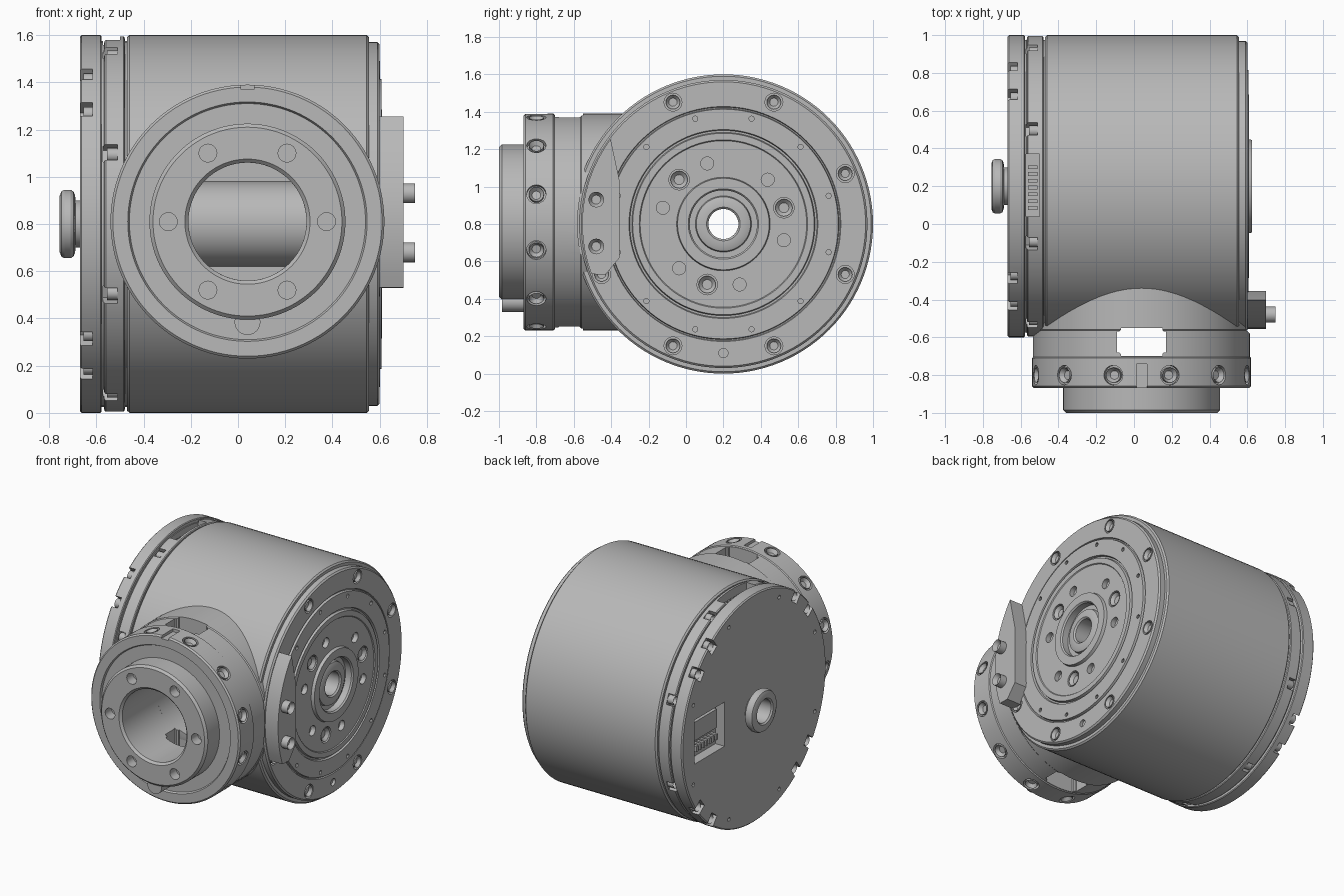
import bpy, bmesh
from math import radians, cos, sin, pi
from mathutils import Vector, Matrix

old = bpy.data.objects.get("Cube")
if old:
    bpy.data.objects.remove(old, do_unlink=True)

grey = bpy.data.materials.new("machined grey")
grey.use_nodes = True
grey.diffuse_color = (0.48, 0.48, 0.48, 1)
grey.node_tree.nodes["Principled BSDF"].inputs["Base Color"].default_value = (0.48, 0.48, 0.48, 1)

# Drum axis runs along x, neck axis runs along y
DRUM = Matrix.Translation((0, 0.2, 0.8)) @ Matrix.Rotation(pi / 2, 4, 'Y')
NECK = Matrix.Translation((0.04, 0, 0.81)) @ Matrix.Rotation(-pi / 2, 4, 'X')
X, Y, Z = Vector((1, 0, 0)), Vector((0, 1, 0)), Vector((0, 0, 1))


def drum_pt(x, r, deg):
    a = radians(deg)
    return Vector((x, 0.2 + r * cos(a), 0.8 + r * sin(a)))


def neck_dir(deg):
    return Vector((cos(radians(deg)), 0, sin(radians(deg))))


def neck_pt(y, r, deg):
    return Vector((0.04, y, 0.81)) + r * neck_dir(deg)


def finish(bm, name):
    bmesh.ops.recalc_face_normals(bm, faces=bm.faces)
    me = bpy.data.meshes.new(name)
    bm.to_mesh(me)
    bm.free()
    me.materials.append(grey)
    ob = bpy.data.objects.new(name, me)
    bpy.context.collection.objects.link(ob)
    return ob


def lathe(name, profile, frame, n=112):
    """Ring solid from a closed (radius, position along axis) profile."""
    bm = bmesh.new()
    rings = []
    for i in range(n):
        a = 2 * pi * i / n
        rings.append([bm.verts.new(frame @ Vector((r * cos(a), r * sin(a), t))) for r, t in profile])
    m = len(profile)
    for i in range(n):
        p, q = rings[i], rings[(i + 1) % n]
        for j in range(m):
            k = (j + 1) % m
            bm.faces.new((p[j], p[k], q[k], q[j]))
    return finish(bm, name)


def rod(bm, start, end, r, n=16):
    d = end - start
    mat = Matrix.Translation((start + end) / 2) @ d.to_track_quat('Z', 'Y').to_matrix().to_4x4()
    return bmesh.ops.create_cone(bm, cap_ends=True, segments=n, radius1=r, radius2=r,
                                 depth=d.length, matrix=mat)["verts"]


def bolt(bm, base, direction, r, h, n=16):
    """Cap screw with a sunk socket on its outer face."""
    verts = rod(bm, base, base + direction * h, r, n)
    bm.normal_update()
    faces = {f for v in verts for f in v.link_faces}
    top = max(faces, key=lambda f: f.calc_center_median().dot(direction) + f.normal.dot(direction))
    bmesh.ops.inset_individual(bm, faces=[top], thickness=r * 0.42, depth=0)
    bmesh.ops.translate(bm, verts=top.verts[:], vec=direction * -h * 0.5)


def box(bm, lo, hi, turn=None):
    lo, hi = Vector(lo), Vector(hi)
    mat = Matrix.Translation((lo + hi) / 2) @ Matrix.Diagonal((*(hi - lo), 1))
    bmesh.ops.create_cube(bm, size=1, matrix=(turn @ mat) if turn else mat)


def cut(ob, *cutters):
    """Apply each cutter mesh as a boolean difference."""
    for bm in cutters:
        tool = finish(bm, "cutter")
        mod = ob.modifiers.new("cut", 'BOOLEAN')
        mod.operation, mod.solver, mod.object = 'DIFFERENCE', 'EXACT', tool
        bpy.context.view_layer.objects.active = ob
        bpy.ops.object.modifier_apply(modifier=mod.name)
        bpy.data.objects.remove(tool, do_unlink=True)


def slot_cutter():
    bm = bmesh.new()
    box(bm, (-0.09, -0.70, -0.2), (0.17, -0.55, 1.8))
    bmesh.ops.bevel(bm, geom=[e for e in bm.edges if abs((e.verts[0].co - e.verts[1].co).z) > 1],
                    offset=0.02, segments=3, affect='EDGES')
    return bm


def rim_notches(x0, x1, angles):
    bm = bmesh.new()
    for a in angles:
        turn = Matrix.Translation((0, 0.2, 0.8)) @ Matrix.Rotation(radians(a), 4, 'X')
        box(bm, (x0, 0.725, -0.036), (x1, 0.9, 0.036), turn)
    return bm


eighths = [22.5 + 45 * k for k in range(8)]
twelfths = [15 + 30 * k for k in range(12)]
cap_angles = [90 * k + s for k in range(4) for s in (37.5, 52.5)]

# Main drum, opened by the front bore
drum = lathe("main_drum", [(0.12, -0.47), (0.79, -0.47), (0.8, -0.46), (0.8, 0.545),
                           (0.79, 0.555), (0.12, 0.555)], DRUM)
bore = bmesh.new()
rod(bore, Vector((0.04, -1.1, 0.81)), Vector((0.04, 0.2, 0.81)), 0.25, 64)
cut(drum, bore, slot_cutter())
lathe("shaft_tube", [(0.08, -0.62), (0.18, -0.62), (0.18, 0.56), (0.08, 0.56)], DRUM, 64)

# Spacer ring between drum and end cover
ring = lathe("spacer_ring", [(0.1, -0.585), (0.775, -0.585), (0.775, -0.568), (0.79, -0.566),
                             (0.795, -0.56), (0.795, -0.485), (0.79, -0.48), (0.775, -0.479),
                             (0.775, -0.46), (0.1, -0.46)], DRUM)
window = bmesh.new()
box(window, (-0.572, 0.04, 1.5), (-0.5, 0.37, 1.7))
cut(ring, rim_notches(-0.572, -0.51, eighths), window)

# End cover
cover = lathe("end_cover", [(0.08, -0.67), (0.792, -0.67), (0.8, -0.662), (0.8, -0.583),
                            (0.795, -0.578), (0.08, -0.578)], DRUM)
port = bmesh.new()
box(port, (-0.8, 0.53, 0.66), (-0.6, 0.86, 0.97))
pin_holes = bmesh.new()
for a in eighths:
    rod(pin_holes, drum_pt(-0.7, 0.73, a), drum_pt(-0.65, 0.73, a), 0.014, 10)
cut(cover, rim_notches(-0.7, -0.617, cap_angles), port, pin_holes)

# Sockets seen in the two cover openings
bm = bmesh.new()
box(bm, (-0.64, 0.57, 0.80), (-0.59, 0.82, 0.93))
for k in range(7):
    box(bm, (-0.65, 0.575 + 0.036 * k, 0.72), (-0.59, 0.595 + 0.036 * k, 0.76))
    box(bm, (-0.56, 0.075 + 0.036 * k, 1.49), (-0.51, 0.095 + 0.036 * k, 1.54))
finish(bm, "port_sockets")

# Rim bolts
bm = bmesh.new()
for a in cap_angles:
    bolt(bm, drum_pt(-0.6, 0.763, a), -X, 0.032, 0.055)
for a in eighths:
    bolt(bm, drum_pt(-0.5, 0.763, a), -X, 0.03, 0.055)
finish(bm, "rim_bolts")

# Hollow shaft boss on the cover
lathe("shaft_boss", [(0.08, -0.745), (0.09, -0.755), (0.12, -0.755), (0.138, -0.748), (0.145, -0.735),
                     (0.145, -0.71), (0.138, -0.697), (0.122, -0.69), (0.1, -0.688), (0.1, -0.65),
                     (0.08, -0.65)], DRUM, 64)

# Output flange with stepped rings
flange = lathe("output_flange", [(0.08, 0.5), (0.77, 0.5), (0.77, 0.59), (0.76, 0.6), (0.628, 0.6),
                                 (0.624, 0.59), (0.618, 0.59), (0.614, 0.607), (0.505, 0.607),
                                 (0.5, 0.592), (0.49, 0.592), (0.485, 0.61), (0.45, 0.61),
                                 (0.445, 0.604), (0.25, 0.604), (0.245, 0.625), (0.188, 0.625),
                                 (0.18, 0.615), (0.18, 0.57), (0.15, 0.57), (0.145, 0.59),
                                 (0.12, 0.6), (0.09, 0.6), (0.08, 0.59)], DRUM)
holes = bmesh.new()
for a in eighths:
    rod(holes, drum_pt(0.57, 0.705, a), drum_pt(0.7, 0.705, a), 0.048)
for a in twelfths:
    rod(holes, drum_pt(0.58, 0.583, a), drum_pt(0.7, 0.583, a), 0.014, 10)
wide = (15, 135, 255)
for a in wide + (45, 105, 165, 225, 285, 345):
    rod(holes, drum_pt(0.57, 0.335, a), drum_pt(0.7, 0.335, a), 0.055 if a in wide else 0.035)
rod(holes, drum_pt(0.58, 0.69, 270), drum_pt(0.7, 0.69, 270), 0.025)
cut(flange, holes)
bm = bmesh.new()
for a in eighths:
    bolt(bm, drum_pt(0.56, 0.705, a), X, 0.038, 0.042)
for a in wide:
    bolt(bm, drum_pt(0.56, 0.335, a), X, 0.046, 0.04)
finish(bm, "flange_bolts")

# Curved connector block with two plugs
bm = bmesh.new()
outline = [drum_pt(0.59, 0.755, 143 + 57.8 * k / 12) for k in range(13)]
outline += [Vector((0.59, y, z)) for y, z in ((-0.43, 0.53), (-0.355, 0.62), (-0.355, 1.03))]
face = bm.faces.new([bm.verts.new(p) for p in outline])
out = bmesh.ops.extrude_face_region(bm, geom=[face])["geom"]
bmesh.ops.translate(bm, vec=X * 0.11, verts=[v for v in out if isinstance(v, bmesh.types.BMVert)])
finish(bm, "connector_block")
bm = bmesh.new()
for z in (0.68, 0.93):
    bolt(bm, Vector((0.69, -0.48, z)), X, 0.042, 0.06)
finish(bm, "connector_plugs")

# Front neck with pilot ring
neck = lathe("front_neck", [(0.25, -0.985), (0.265, -1.0), (0.4, -1.0), (0.415, -0.985), (0.415, -0.855),
                            (0.5, -0.855), (0.507, -0.868), (0.57, -0.868), (0.58, -0.858), (0.58, -0.71),
                            (0.574, -0.704), (0.574, -0.565), (0.58, -0.558), (0.58, -0.2),
                            (0.25, -0.2)], NECK)
clearance = bmesh.new()
rod(clearance, Vector((0.59, 0.2, 0.8)), Vector((0.9, 0.2, 0.8)), 0.78, 96)
holes = bmesh.new()
for a in twelfths:
    rod(holes, neck_pt(-0.80, 0.55, a), neck_pt(-0.80, 0.7, a), 0.052)
for k in range(6):
    rod(holes, neck_pt(-1.1, 0.335, 60 * k), neck_pt(-0.93, 0.335, 60 * k), 0.038)
box(holes, (0.012, -0.95, 1.37), (0.068, -0.74, 1.5))
cut(neck, clearance, slot_cutter(), holes)

# Neck bolts and locating pin
bm = bmesh.new()
for a in twelfths:
    bolt(bm, neck_pt(-0.80, 0.53, a), neck_dir(a), 0.04, 0.048)
finish(bm, "neck_bolts")
bm = bmesh.new()
rod(bm, Vector((0.04, -0.985, 0.385)), Vector((0.04, -0.84, 0.385)), 0.055, 24)
finish(bm, "locating_pin")

# Smooth curved walls, keep machined edges crisp
for ob in bpy.context.scene.objects:
    if ob.type == 'MESH':
        bpy.ops.object.select_all(action='DESELECT')
        ob.select_set(True)
        bpy.context.view_layer.objects.active = ob
        bpy.ops.object.shade_smooth_by_angle(angle=radians(28))
